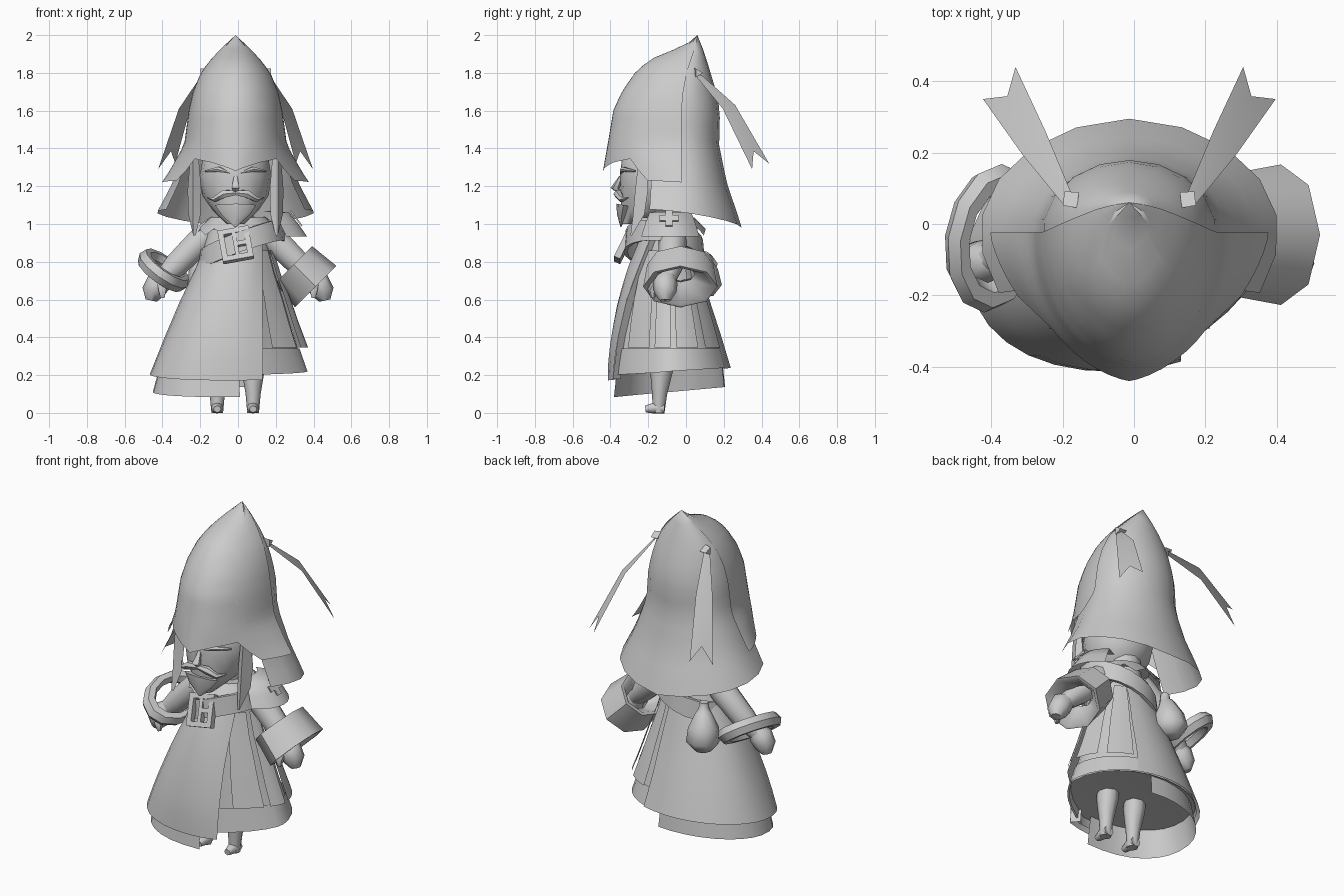
import bpy, bmesh, math
from math import sin, cos, pi
from mathutils import Vector, Euler

if "Cube" in bpy.data.objects:
    bpy.data.objects.remove(bpy.data.objects["Cube"])

grey = bpy.data.materials.new("plain grey")
grey.diffuse_color = (0.6, 0.6, 0.6, 1)
grey.use_nodes = True
grey.node_tree.nodes["Principled BSDF"].inputs["Base Color"].default_value = grey.diffuse_color
CX = -.013  # centre line of head and hood


def finish(obj, smooth=True):
    obj.data.materials.append(grey)
    if smooth:
        bpy.ops.object.select_all(action='DESELECT')
        obj.select_set(True)
        bpy.context.view_layer.objects.active = obj
        bpy.ops.object.shade_smooth_by_angle(angle=math.radians(55))
    return obj


def loft(name, rows, closed=False, caps=False, smooth=True):
    """Skin rows of points; rows run downward, points run front to +x."""
    bm = bmesh.new()
    vs = [[bm.verts.new(p) for p in r] for r in rows]
    n = len(rows[0])
    for a, b in zip(vs, vs[1:]):
        for j in range(n if closed else n - 1):
            k = (j + 1) % n
            bm.faces.new((a[j], b[j], b[k], a[k]))
    if caps:
        bm.faces.new(vs[0])
        bm.faces.new(vs[-1])
        bmesh.ops.recalc_face_normals(bm, faces=bm.faces)
    bmesh.ops.remove_doubles(bm, verts=bm.verts, dist=0.0005)
    me = bpy.data.meshes.new(name)
    bm.to_mesh(me)
    bm.free()
    obj = bpy.data.objects.new(name, me)
    bpy.context.collection.objects.link(obj)
    return finish(obj, smooth)


def tube(name, pts, radii, n=8, wide=1.0, side=(0, 1, 0)):
    """Round limb along a path; wide stretches it along the side axis."""
    pts = [Vector(p) for p in pts]
    rows = []
    for i, p in enumerate(pts):
        t = (pts[min(i + 1, len(pts) - 1)] - pts[max(i - 1, 0)]).normalized()
        s = Vector(side)
        s = (s - t * s.dot(t)).normalized()
        u = s.cross(t)
        rows.append([p + radii[i] * (s * wide * cos(2 * pi * k / n) + u * sin(2 * pi * k / n))
                     for k in range(n)])
    return loft(name, rows, True, True)


def box(name, loc, size, rot=(0, 0, 0)):
    bpy.ops.mesh.primitive_cube_add(size=1, location=loc, rotation=rot)
    o = bpy.context.object
    o.name, o.scale = name, size
    return finish(o, False)


def interp(table, z):
    """Piecewise linear lookup; first column ascending."""
    if z <= table[0][0]:
        return table[0][1:]
    for a, b in zip(table, table[1:]):
        if z <= b[0]:
            t = (z - a[0]) / (b[0] - a[0])
            return [p + (q - p) * t for p, q in zip(a[1:], b[1:])]
    return table[-1][1:]


def spow(v, p):
    return math.copysign(abs(v) ** p, v)


def oval(a, z):
    return 1.0


def hood_power(a, z):
    """Front of the hood gets more pointed at the brim."""
    return 1 + .35 * min(1, max(0, (1.42 - z) / .2)) if cos(a) > 0 else 1


def coat_power(a, z):
    """Boxy left front."""
    a = (a + pi) % (2 * pi) - pi
    return .88 if -pi / 2 < a < 0 else 1


def robe_power(a, z):
    """As the coat, with a flattened right front beyond the coat edge."""
    a = (a + pi) % (2 * pi) - pi
    return 1.4 if .31 < a < pi / 2 else coat_power(a, z)


def wrap(table, z, a, grow=0.0, power=oval):
    """Point on a body whose rows are z, x centre, half width, front, middle, back."""
    cx, w, yf, yc, yb = interp(table, z)
    ry = (yc - yf) if cos(a) > 0 else (yb - yc)
    p = power(a, z)
    return Vector((cx + (w + grow) * spow(sin(a), p), yc - (ry + grow) * spow(cos(a), p), z))


def shell(name, table, a0, a1, n, top, bottom, steps, grow=0.0, closed=False, power=oval):
    """Panel wrapped round a body between two heights; a1 may depend on height."""
    rows = []
    for i in range(steps + 1):
        row = []
        for j in range(n if closed else n + 1):
            end = a1(top + (.19 - top) * i / steps) if callable(a1) else a1
            a = a0 + (end - a0) * j / n
            row.append(wrap(table, top + (bottom(a) - top) * i / steps, a, grow, power))
        rows.append(row)
    return loft(name, rows, closed)


# hood: front cap with pointed brim and side flaps, long back drape
front_hood = [(1.22, CX, .39, -.45, -.03, .2), (1.28, CX, .35, -.44, -.03, .2), (1.42, CX, .272, -.415, -.03, .18),
              (1.6, CX, .248, -.385, -.03, .18), (1.7, CX, .225, -.34, -.02, .16), (1.8, CX, .185, -.27, 0, .13),
              (1.86, CX, .14, -.205, .02, .11), (1.9, CX, .105, -.135, .035, .1), (1.94, CX, .065, -.01, .05, .085),
              (2, CX, 0, .06, .06, .06)]
back_hood = [(.98, CX, .45, -.40, -.04, .295), (1.06, CX, .42, -.38, -.04, .27), (1.22, CX, .335, -.37, -.03, .215),
             (1.42, CX, .26, -.36, -.03, .175), (1.6, CX, .243, -.33, -.03, .18), (1.7, CX, .22, -.3, -.02, .16),
             (1.8, CX, .18, -.24, 0, .13), (1.9, CX, .1, -.12, .035, .1), (2, CX, 0, .06, .06, .06)]
brim = [(0, 1.28), (.45, 1.325), (.8, 1.345), (1.02, 1.23), (1.62, 1.22)]
shell("hood_front", front_hood, -1.6, 1.6, 28, 2.0, lambda a: interp(brim, abs(a))[0], 18, power=hood_power)
shell("hood_back", back_hood, 1.1, 2 * pi - 1.1, 12, 2.0,
      lambda a: 1.02 - .04 * cos(a - pi) + .045 * abs(sin(a)), 14)

# head
head = [(1.0, CX, .045, -.34, -.27, -.2), (1.07, CX, .12, -.345, -.18, -.05), (1.15, CX, .175, -.345, -.15, .03),
        (1.25, CX, .19, -.35, -.15, .06), (1.34, CX, .175, -.34, -.15, .06), (1.42, CX, .12, -.29, -.15, .02)]
loft("head", [[wrap(head, z, 2 * pi * k / 16) for k in range(16)]
              for z in (1.42, 1.34, 1.25, 1.15, 1.07, 1.0)], True, True)
tube("nose", [(CX, -.345, 1.25), (CX, -.375, 1.19), (CX, -.35, 1.165)], [.01, .024, .01], 6)
tube("beard", [(CX, -.33, 1.1), (CX, -.34, 1.05), (CX, -.345, .985)], [.11, .075, .008], 8, .35)
tube("neck", [(CX, -.1, 1.15), (CX, -.1, .95)], [.09, .1], 10)

for s, tag in ((-1, "left"), (1, "right")):
    tube(tag + "_moustache", [(CX, -.36, 1.165), (CX + s * .06, -.36, 1.16), (CX + s * .11, -.34, 1.13),
                              (CX + s * .15, -.305, 1.14)], [.014, .024, .016, .003], 6)
    tube(tag + "_brow", [(CX + s * .03, -.345, 1.27), (CX + s * .09, -.335, 1.29), (CX + s * .16, -.27, 1.28)],
         [.005, .015, .005], 6)
    # hair lock hanging beside the face, tip swept forward
    loft(tag + "_hair_lock", [[(CX + s * (.215 - w), y, z), (CX + s * .225, y - w, z), (CX + s * (.22 + w), y + w, z)]
                              for z, y, w in ((1.35, -.23, .02), (1.18, -.235, .034), (1.05, -.25, .03),
                                              (.94, -.29, .004))])
    # swallow tailed ribbon with its knot
    loft(tag + "_ribbon", [[(CX + s * .16, .08, 1.79), (CX + s * .17, .07, 1.79), (CX + s * .185, .055, 1.78)],
                           [(CX + s * .235, .26, 1.63), (CX + s * .267, .228, 1.62), (CX + s * .30, .195, 1.61)],
                           [(CX + s * .319, .44, 1.32), (CX + s * .342, .358, 1.385), (CX + s * .41, .35, 1.29)]])
    tube(tag + "_ribbon_knot", [(CX + s * .145, .06, 1.80), (CX + s * .185, .065, 1.80)], [.03, .026], 3)
    # leg with boot
    x = -.11 if s < 0 else .08
    tube(tag + "_leg", [(x, -.125, .3), (x, -.13, .22), (x, -.14, .1), (x, -.145, .0)],
         [.062, .06, .04, .031], 8)
    tube(tag + "_foot", [(x, -.115, .026), (x, -.165, .026), (x, -.215, .02)], [.028, .03, .018], 8,
         1.1, (1, 0, 0))
    # arm and mitten hand
    tube(tag + "_arm", [(s * .1, -.07, 1.0), (s * .2, -.07, .91), (s * .33, -.08, .78), (s * .41, -.1, .7)],
         [.06, .075, .068, .045], 10)
    tube(tag + "_hand", [(s * .38, -.1, .735), (s * .42, -.11, .69), (s * .45, -.11, .64), (s * .46, -.11, .595)],
         [.04, .066, .06, .03], 8)
    tube(tag + "_thumb", [(s * .41, -.15, .70), (s * .40, -.18, .65), (s * .40, -.175, .61)],
         [.022, .024, .012], 6)

# arm ring on the left, wide hollow cuff on the right
bpy.ops.mesh.primitive_torus_add(major_segments=12, minor_segments=6, major_radius=.15, minor_radius=.038,
                                 location=(-.395, -.04, .755), rotation=(.2, .62, 0))
ring = bpy.context.object
ring.name, ring.scale = "arm_ring", (.82, 1.13, 1.15)
finish(ring)
rows = []
for d, r in ((.07, .06), (.0, .12), (0, .138), (.165, .155), (.165, .14), (.07, .06)):
    rows.append([Vector((.295, -.03, .785)) + Vector((.707 * (d + r * sin(k * pi / 4)), -1.27 * r * cos(k * pi / 4),
                                                      .707 * (r * sin(k * pi / 4) - d))) for k in range(8)])
loft("sleeve_cuff", rows, True)

# robe body with floor, wrap-over coat, underskirt and hem band
robe = [(.08, -.045, .42, -.385, -.09, .215), (.2, -.045, .41, -.405, -.09, .235), (.4, -.04, .335, -.385, -.09, .175),
        (.6, -.025, .265, -.345, -.09, .11), (.8, -.01, .185, -.285, -.09, .05), (.9, 0, .16, -.24, -.09, .02),
        (1.0, 0, .14, -.2, -.09, 0), (1.06, 0, .07, -.15, -.09, -.03)]
hem = lambda a: .22 - .02 * cos(a)
shell("robe", robe, 0, 2 * pi, 24, 1.06, hem, 8, 0, True, robe_power)
loft("robe_floor", [[wrap(robe, .25, 2 * pi * k / 24, 0, robe_power) for k in range(24)],
                    [(-.045, -.09, .27)] * 24], True)


def coat_end(z):
    """Angle at which the coat front reaches its straight vertical edge."""
    cx, w = interp(robe, z)[:2]
    return math.asin(min(.85, (.13 - cx) / (w + .014)))


shell("wrap_coat", robe, -3.6, coat_end, 20, .97, lambda a: .205 - .033 * cos(a), 8, .014, power=coat_power)
loft("coat_front_edge", [[wrap(robe, z, coat_end(z), .014), wrap(robe, z, coat_end(z) + .05, -.01, robe_power)]
                         for z in (.97, .8, .6, .4, .18)])
under = [(.06, -.04, .425, -.385, -.09, .215), (.3, -.04, .36, -.36, -.09, .19)]
shell("underskirt", under, -3.35, .12, 16, .28, lambda a: .11 - .027 * cos(a), 2, power=robe_power)
shell("hem_band", robe, .33, 2.75, 12, .34, hem, 2, .01, power=robe_power)
flared = [(z, cx, w + .07 * (.95 - z), yf, yc, yb + .01) for z, cx, w, yf, yc, yb in robe]
for i, a in enumerate((.7, 1.2, 1.7, 2.25)):
    shell("coat_pleat_%d" % (i + 1), flared, a, a + .4, 3, .86, lambda t: .345, 4, .015, power=robe_power)

# collar with a zigzag edge and shoulder cape
rows = [[], [], []]
for j in range(20):
    a = 2 * pi * j / 20
    drop = .035 * (j % 2)
    for row, r, z in zip(rows, (.09, .15, .215), (1.03, 1.035, .975 - drop)):
        row.append((r * sin(a), -.1 - r * .95 * cos(a), z))
loft("collar", rows, True)
rows = [[(.02 + r * sin(a), -.08 - r * .62 * cos(a), z) for a in [.75 + .2 * k for k in range(9)]]
        for r, z in ((.15, 1.07), (.25, 1.06), (.30, 1.0), (.345, .935))]
loft("shoulder_cape", rows)
for size in ((.008, .10, .035), (.008, .035, .10)):
    box("cape_cross", (.308, -.09, 1.03), size, (0, -.65, 0))

# slanted strap with front buckle
rows = []
for off, g in ((.055, 0), (.055, .02), (-.055, .03), (-.055, .01)):
    rows.append([(.02 + (.2 + g) * sin(a), -.115 - (.185 + g) * cos(a), .885 + .08 * sin(a) + .025 * cos(a) + off)
                 for a in [2 * pi * k / 20 for k in range(20)]])
loft("strap", rows, True)
tilt = Euler((-.45, -.18, 0))
for x, z, w, h in ((-.068, 0, .03, .18), (.068, 0, .03, .18), (0, .078, .16, .028), (0, -.078, .16, .028),
                   (0, 0, .022, .15), (.03, 0, .07, .025)):
    box("buckle_bar", Vector((-.012, -.325, .89)) + tilt.to_matrix() @ Vector((x, 0, z)), (w, .035, h), tilt)

# gourd-shaped pouch on the back hip
tube("pouch", [(-.165, .065, .89), (-.165, .065, .85), (-.17, .075, .83), (-.175, .085, .75), (-.18, .095, .67),
               (-.18, .095, .62)], [.025, .03, .045, .085, .095, .05], 8)
